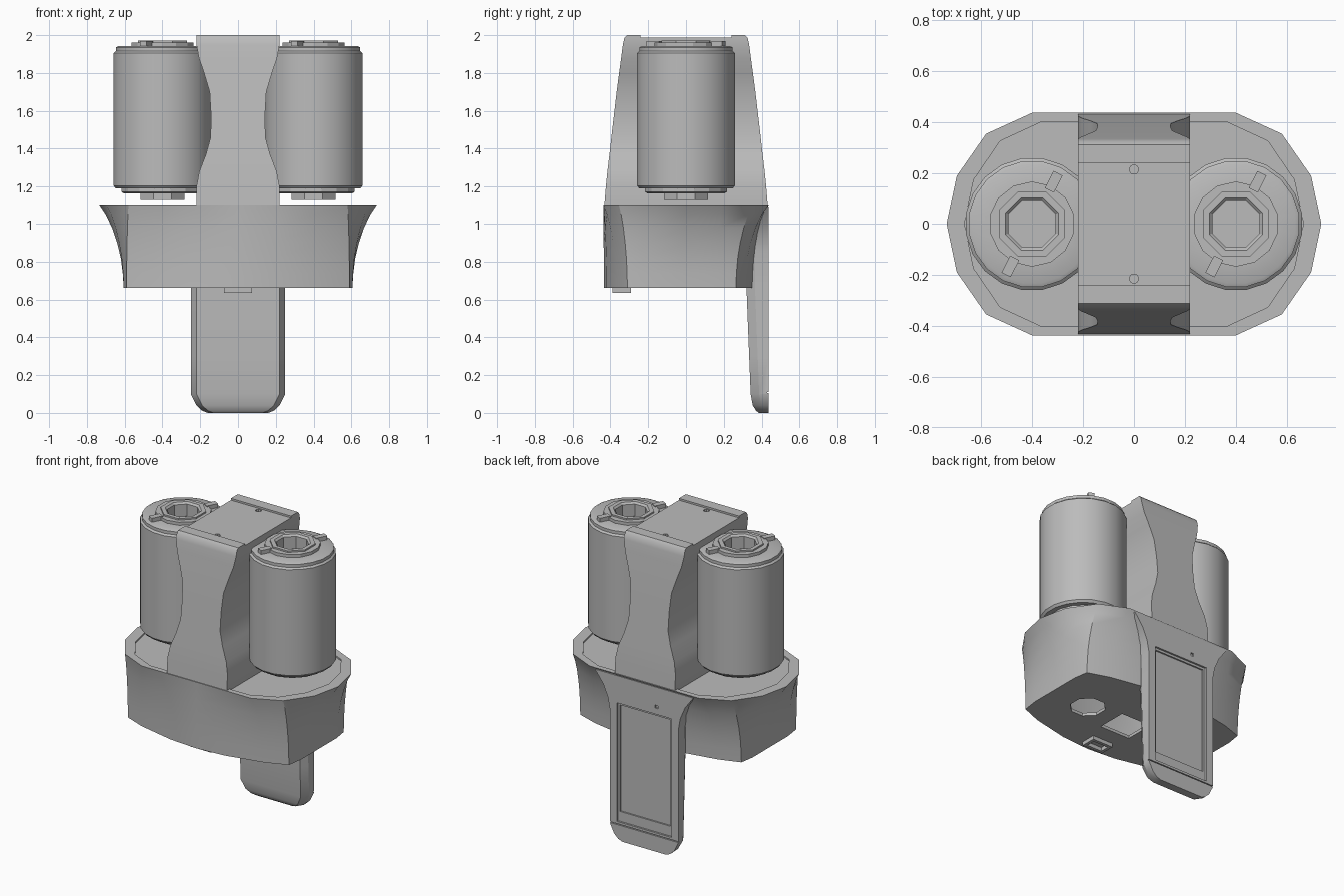
import bpy, bmesh, math
from mathutils import Matrix, Vector

cube = bpy.data.objects.get("Cube")
if cube:
    bpy.data.objects.remove(cube)

grey = bpy.data.materials.new("mid_grey")
grey.use_nodes = True
colour = (0.5, 0.5, 0.5, 1)
grey.diffuse_color = colour
grey.node_tree.nodes["Principled BSDF"].inputs["Base Color"].default_value = colour


def finish(name, bm):
    bmesh.ops.recalc_face_normals(bm, faces=bm.faces)
    mesh = bpy.data.meshes.new(name)
    bm.to_mesh(mesh)
    bm.free()
    mesh.materials.append(grey)
    obj = bpy.data.objects.new(name, mesh)
    bpy.context.collection.objects.link(obj)
    return obj


def activate(obj):
    bpy.ops.object.select_all(action='DESELECT')
    obj.select_set(True)
    bpy.context.view_layer.objects.active = obj


def smooth(obj, angle=32):
    activate(obj)
    bpy.ops.object.shade_smooth_by_angle(angle=math.radians(angle))


def loft(name, rings):
    """Skin equal-length closed rings and cap both ends."""
    bm = bmesh.new()
    rows = [[bm.verts.new(p) for p in ring] for ring in rings]
    n = len(rows[0])
    for a, b in zip(rows, rows[1:]):
        for i in range(n):
            j = (i + 1) % n
            bm.faces.new((a[i], a[j], b[j], b[i]))
    bm.faces.new(rows[0][::-1])
    bm.faces.new(rows[-1])
    return finish(name, bm)


def lathe(name, profile, sides, x, closed=False):
    """Revolve (radius, z) points around a vertical axis at x."""
    bm = bmesh.new()
    verts = [bm.verts.new((r, 0, z)) for r, z in profile]
    edges = [bm.edges.new(pair) for pair in zip(verts, verts[1:])]
    if closed:
        edges.append(bm.edges.new((verts[-1], verts[0])))
    bmesh.ops.spin(bm, geom=verts + edges, cent=(0, 0, 0), axis=(0, 0, 1),
                   angle=math.tau, steps=sides)
    bmesh.ops.remove_doubles(bm, verts=bm.verts, dist=0.0005)
    turn = Matrix.Rotation(math.pi / sides, 4, 'Z')
    bmesh.ops.transform(bm, matrix=Matrix.Translation((x, 0, 0)) @ turn, verts=bm.verts)
    return finish(name, bm)


def box(name, lo, hi):
    return loft(name, [[(lo[0], lo[1], z), (hi[0], lo[1], z),
                        (hi[0], hi[1], z), (lo[0], hi[1], z)] for z in (lo[2], hi[2])])


def prism(name, x, y, r, z0, z1, sides):
    return loft(name, [[(x + r * math.cos(math.tau * (i + .5) / sides),
                         y + r * math.sin(math.tau * (i + .5) / sides), z)
                        for i in range(sides)] for z in (z0, z1)])


def cut(obj, *cutters):
    for c in cutters:
        c.hide_render = True
        mod = obj.modifiers.new("cut", 'BOOLEAN')
        mod.operation = 'DIFFERENCE'
        mod.solver = 'EXACT'
        mod.object = c
        activate(obj)
        bpy.ops.object.modifier_apply(modifier=mod.name)
        bpy.data.objects.remove(c)


# Flared collar: quarter outlines at the rim and at the foot
rim = [(.735, 0), (.695, .19), (.58, .355), (.4, .437), (.2, .437), (0, .437)]
foot = [(.605, 0), (.605, .2), (.59, .31), (.45, .365), (.2, .42), (0, .435)]


def collar_ring(t, z, sx=1.0, sy=1.0):
    q = [Vector(f).lerp(Vector(r), t) for f, r in zip(foot, rim)]
    back = .85 + .15 * t
    ring = [(p.x, p.y * back) for p in q]
    ring += [(-p.x, p.y * back) for p in q[-2::-1]]
    ring += [(-p.x, -p.y) for p in q[1:]]
    ring += [(p.x, -p.y) for p in q[-2:0:-1]]
    return [(x * sx, y * sy, z) for x, y in ring]


flare = [(0, .66), (.04, .74), (.12, .82), (.27, .9), (.48, .98), (.74, 1.05), (1, 1.1)]
collar = loft("collar", [collar_ring(t, z) for t, z in flare])
cut(collar,
    loft("rim_recess", [collar_ring(1, z, .905, .92) for z in (1.09, 1.2)]),
    loft("cavity", [collar_ring(t, z, .95, .94)
                    for t, z in [(0, .68), (.12, .82), (.48, .98), (.74, 1.06)]]),
    prism("left_port", .32, -.05, .11, .6, .7, 8),
    prism("right_port", -.32, -.05, .11, .6, .7, 8),
    box("centre_port", (-.11, -.18, .6), (.11, .02, .7)))
smooth(collar)

# Small socket frame under the collar
socket = box("socket", (-.075, -.39, .635), (.075, -.29, .67))
cut(socket, box("socket_slot", (-.055, -.37, .6), (.055, -.31, .66)))

# Waisted bridge between the drums
bridge_rows = [(1.085, .22, .433), (1.2, .22, .424), (1.28, .205, .416),
               (1.37, .17, .405), (1.46, .145, .395), (1.58, .143, .381), (1.7, .15, .367),
               (1.8, .18, .354), (1.88, .207, .343), (1.95, .22, .334),
               (1.985, .22, .326), (2.0, .22, .312)]
bridge = loft("bridge", [[(-w, -d, z), (w, -d, z), (w, d, z), (-w, d, z)]
                         for z, w, d in bridge_rows])
cut(bridge, box("top_recess", (-.3, -.24, 1.988), (.3, .24, 2.1)),
    *[prism("screw_hole", 0, y, .018, 1.96, 2.1, 10) for y in (-.215, .215)])
smooth(bridge)

# Two drums, each with collars, an octagonal socket and locking tabs
for side, x in (("left", .4), ("right", -.4)):
    drum = lathe(side + "_drum", [(0, 1.19), (.25, 1.19), (.262, 1.205), (.262, 1.905),
                                  (.25, 1.915), (.25, 1.935), (.235, 1.942), (.13, 1.942),
                                  (.13, 1.88), (0, 1.88)], 20, x)
    smooth(drum)
    lathe(side + "_cap_ring", [(.125, 1.93), (.168, 1.93), (.168, 1.962), (.125, 1.962)],
          14, x, True)
    lathe(side + "_socket_ring", [(.1, 1.875), (.14, 1.875), (.14, 1.972), (.112, 1.972),
                                  (.1, 1.96)], 8, x, True)
    lathe(side + "_lower_plate", [(0, 1.165), (.21, 1.165), (.22, 1.172), (.22, 1.2),
                                  (0, 1.2)], 16, x)
    lathe(side + "_lower_boss", [(0, 1.13), (.125, 1.13), (.125, 1.17), (0, 1.17)], 8, x)
    for k, angle in enumerate((63, 243)):
        tab = box(f"{side}_tab_{k + 1}", (.15, -.02, 1.935), (.225, .02, 1.968))
        tab.data.transform(Matrix.Translation((x, 0, 0))
                           @ Matrix.Rotation(math.radians(angle), 4, 'Z'))

# Rear tongue: height, half width and front depth
tongue_rows = [(0, .16, .385), (.012, .19, .37), (.04, .22, .353), (.1, .25, .342),
               (.3, .25, .334), (.66, .25, .32), (.85, .25, .32),
               (.93, .265, .32), (1.01, .3, .32), (1.09, .36, .32)]
BACK = .438
tongue = loft("tongue", [[(-w, BACK, z), (-w, f + .045, z), (-w + .03, f, z),
                          (w - .03, f, z), (w, f + .045, z), (w, BACK, z)]
                         for z, w, f in tongue_rows])
cut(tongue,
    box("screen_frame", (-.2, BACK - .012, .125), (.2, .5, .91)),
    box("screen_well", (-.185, BACK - .022, .19), (.185, .5, .895)),
    box("chin_groove", (-.3, BACK - .01, .104), (.3, .5, .11)),
    box("sensor_hole", (-.1, BACK - .012, .95), (-.08, .5, .97)))
smooth(tongue, 28)
